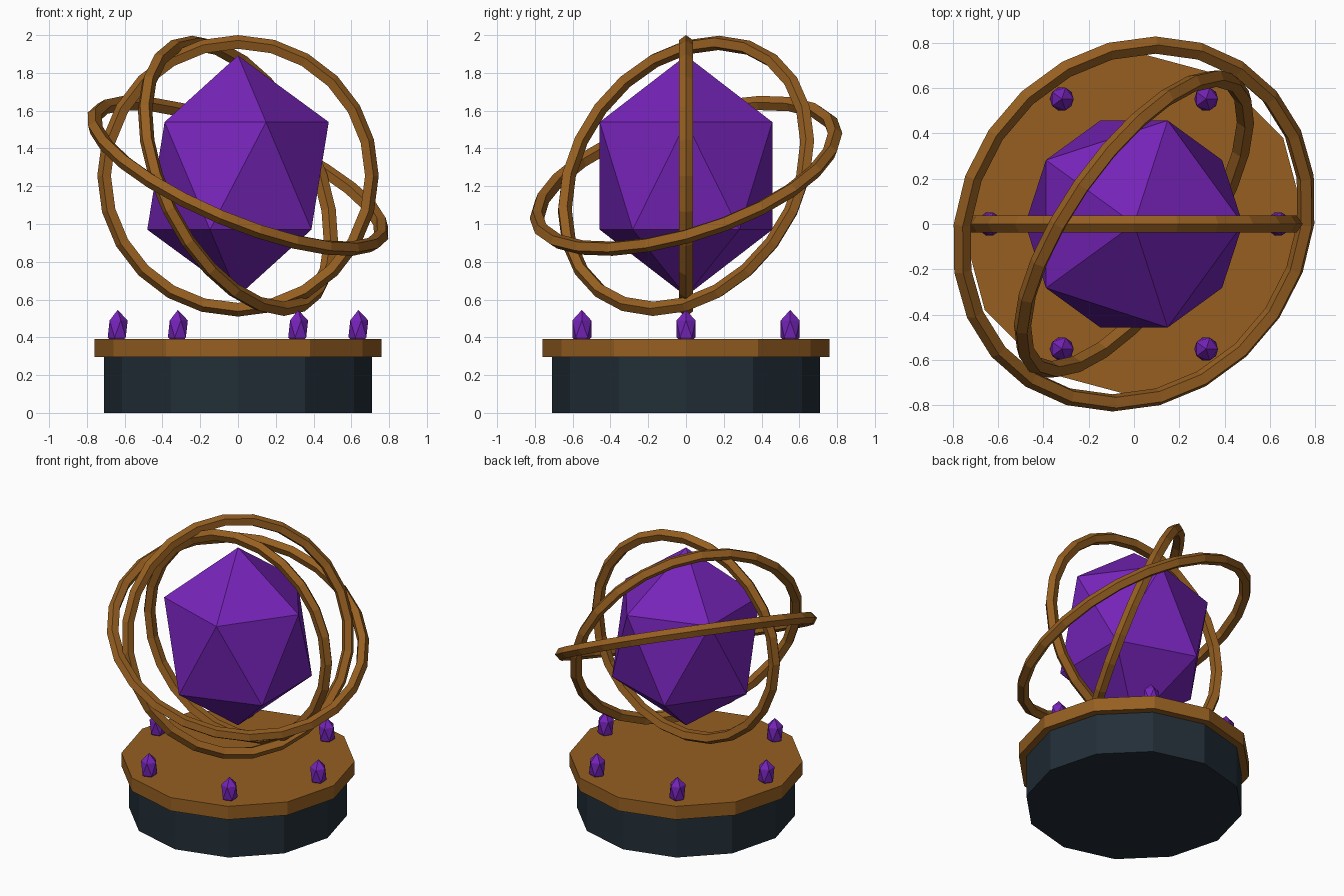
import bpy, math
from mathutils import Vector

if "Cube" in bpy.data.objects:
    bpy.data.objects.remove(bpy.data.objects["Cube"])


def material(name, rgb):
    m = bpy.data.materials.new(name)
    lin = [(c / 255 / 12.92) if c < 10 else ((c / 255 + 0.055) / 1.055) ** 2.4 for c in rgb]
    m.diffuse_color = (*lin, 1)
    m.use_nodes = True
    m.node_tree.nodes["Principled BSDF"].inputs["Base Color"].default_value = m.diffuse_color
    return m


BRONZE = material("bronze", (150, 95, 33))
SLATE = material("dark slate", (34, 46, 55))
PURPLE = material("purple crystal", (118, 36, 185))


def finish(name, mat):
    ob = bpy.context.object
    ob.name = name
    ob.data.materials.append(mat)
    return ob


def disc(name, radius, z0, z1, mat):
    bpy.ops.mesh.primitive_cylinder_add(vertices=12, radius=radius, depth=z1 - z0,
                                        location=(0, 0, (z0 + z1) / 2))
    finish(name, mat)


def crystal(name, loc, rxy, rz):
    bpy.ops.mesh.primitive_ico_sphere_add(subdivisions=1, radius=1, location=loc)
    finish(name, PURPLE).scale = (rxy, rxy, rz)


def ring(name, radius, rotation):
    bpy.ops.mesh.primitive_torus_add(major_segments=24, minor_segments=5, major_radius=radius,
                                     minor_radius=0.04, location=(0, 0, CENTRE), rotation=rotation)
    finish(name, BRONZE)


CENTRE = 1.255

# pedestal
disc("pedestal", 0.71, 0, 0.3, SLATE)
disc("pedestal_plate", 0.76, 0.295, 0.39, BRONZE)

# floating crystal
crystal("main_crystal", (0, 0, CENTRE), 0.537, 0.637)

# orbiting rings
ring("upright_ring", 0.705, (math.pi / 2, 0, 0))
ring("steep_ring", 0.76, (math.radians(32), math.radians(63.8), 0))
ring("shallow_ring", 0.823, (math.radians(16.5), math.radians(22.8), 0))

# small crystals around the plate
for i in range(6):
    a = math.radians(60 * i)
    crystal(f"small_crystal_{i + 1}", (0.637 * math.cos(a), 0.637 * math.sin(a), 0.445), 0.059, 0.1)
